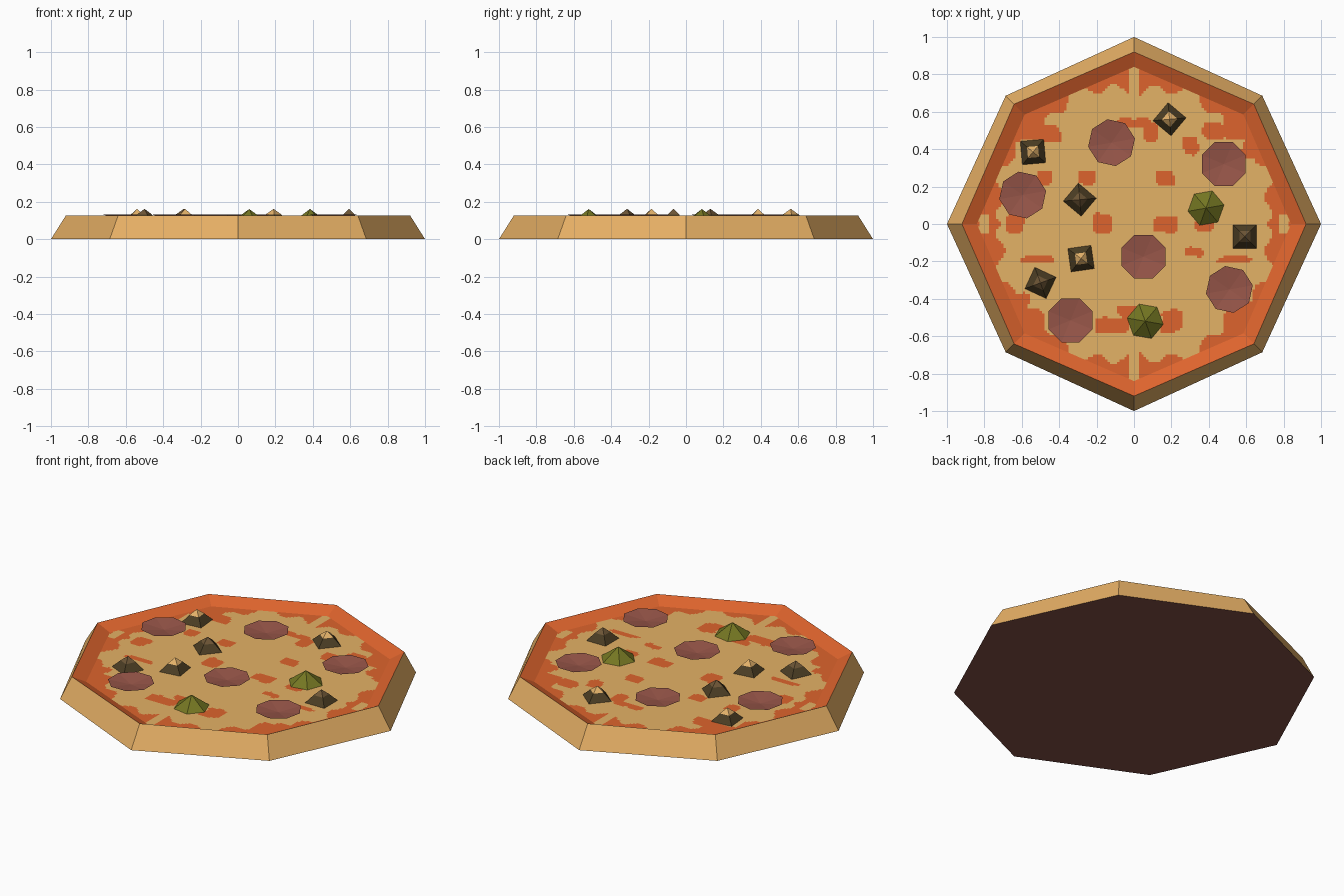
import bpy, bmesh, math
from mathutils import Vector

if "Cube" in bpy.data.objects:
    bpy.data.objects.remove(bpy.data.objects["Cube"])


def material(name, r, g, b):
    lin = [((c / 255 + 0.055) / 1.055) ** 2.4 for c in (r, g, b)]
    m = bpy.data.materials.new(name)
    m.diffuse_color = (*lin, 1)
    m.use_nodes = True
    m.node_tree.nodes["Principled BSDF"].inputs["Base Color"].default_value = m.diffuse_color
    return m


CRUST = material("baked_crust", 232, 177, 102)
SAUCE = material("tomato_sauce", 222, 100, 45)
CHEESE = material("melted_cheese", 228, 178, 102)
BASE = material("dark_underside", 132, 79, 70)
MEAT = material("cured_meat", 152, 86, 73)
OLIVE = material("dark_olive", 76, 62, 36)
TIP = material("pale_tip", 228, 178, 106)
BROWN = material("brown_tip", 110, 86, 54)
GREEN = material("green_pepper", 116, 118, 34)


def finish(bm, name, mats):
    me = bpy.data.meshes.new(name)
    bm.to_mesh(me)
    bm.free()
    for m in mats:
        me.materials.append(m)
    ob = bpy.data.objects.new(name, me)
    bpy.context.collection.objects.link(ob)
    return ob


def octagon(r, z, diagonal):
    # Diagonal corners sit slightly inside the circle
    return [Vector((math.cos(i * math.pi / 4), math.sin(i * math.pi / 4), 0))
            * (r * (diagonal if i % 2 else 1)) + Vector((0, 0, z)) for i in range(8)]


def lathe(bm, rings, mats):
    """Skin a list of vertex rings; a ring of one vertex is a tip."""
    for (a, b), mi in zip(zip(rings, rings[1:]), mats):
        n = max(len(a), len(b))
        for i in range(n):
            j = (i + 1) % n
            if len(a) == 1:
                f = (a[0], b[j], b[i])
            elif len(b) == 1:
                f = (a[i], a[j], b[0])
            else:
                f = (a[i], a[j], b[j], b[i])
            bm.faces.new(f).material_index = mi


FLOOR_Z, FLOOR_R = 0.09, 0.84

# Crust: dark underside, outer slope and sauce-covered inner slope
bm = bmesh.new()
rings = [[bm.verts.new(p) for p in octagon(r, z, d)]
         for r, z, d in ((1, 0, 0.97), (0.92, 0.127, 0.985), (FLOOR_R, FLOOR_Z, 0.985))]
lathe(bm, rings, (0, 1))
bm.faces.new(rings[0][::-1]).material_index = 2
finish(bm, "crust", [CRUST, SAUCE, BASE])

# Sauce showing through the cheese: centre and half size of each gap
GAPS = [(0.0, 0.54, 0.09, 0.025), (0.09, 0.49, 0.035, 0.05), (-0.25, 0.25, 0.05, 0.035),
        (0.17, 0.25, 0.05, 0.04), (-0.17, 0, 0.05, 0.055), (0.17, 0, 0.06, 0.045),
        (-0.52, -0.19, 0.09, 0.017), (0.53, -0.19, 0.09, 0.017), (0.32, -0.15, 0.05, 0.025),
        (-0.64, 0, 0.05, 0.05), (0.38, 0, 0.05, 0.04), (-0.12, -0.54, 0.1, 0.04),
        (0.2, -0.52, 0.06, 0.06), (0.43, 0.5, 0.06, 0.045), (-0.45, 0.48, 0.06, 0.045),
        (0.65, 0.4, 0.07, 0.05), (-0.62, -0.42, 0.06, 0.05), (0.62, -0.46, 0.06, 0.05),
        (0.3, 0.42, 0.04, 0.05), (-0.48, 0.25, 0.04, 0.04), (-0.04, -0.47, 0.05, 0.03)]


def is_cheese(x, y):
    r, t = math.hypot(x, y), abs(math.atan2(y, x))
    if abs(x) < 0.03 and r > 0.6:
        return True                                   # strips at front and back
    if abs(y) < 0.05 and 0.78 < r < 0.83:
        return True                                   # spots at the sides
    if r > 0.735 + 0.03 * math.sin(8 * t - 1.5) + 0.03 * math.sin(23 * t):
        return False
    wave = 0.5 * math.sin(41 * x + 9 * y) * math.sin(37 * y - 11 * x)
    return not any(((x - a) / w) ** 4 + ((y - b) / h) ** 4 < 1 + wave for a, b, w, h in GAPS)


# Filling: fine grid trimmed to the octagon, coloured by the cheese rule
bm = bmesh.new()
bmesh.ops.create_grid(bm, x_segments=130, y_segments=130, size=0.84)
bmesh.ops.translate(bm, verts=bm.verts, vec=(0, 0, FLOOR_Z))
pts = octagon(FLOOR_R, FLOOR_Z, 0.985)
for i in range(8):
    p, q = pts[i], pts[(i + 1) % 8]
    bmesh.ops.bisect_plane(bm, geom=bm.verts[:] + bm.edges[:] + bm.faces[:], plane_co=p,
                           plane_no=(q - p).cross(Vector((0, 0, 1))), clear_outer=True)
for f in bm.faces:
    c = f.calc_center_median()
    f.material_index = 1 if is_cheese(c.x, c.y) else 0
finish(bm, "cheese_and_sauce", [SAUCE, CHEESE])


def topping(name, x, y, sides, turn, profile, mats, mis):
    """Low-poly topping from a (radius, height) profile, running bottom to top."""
    bm = bmesh.new()
    rings = []
    for r, z in profile:
        n = sides if r else 1
        rings.append([bm.verts.new((x + r * math.cos(math.radians(turn) + i * math.tau / sides),
                                    y + r * math.sin(math.radians(turn) + i * math.tau / sides), z))
                      for i in range(n)])
    lathe(bm, rings, mis)
    finish(bm, name, mats)


# Meat slices: shallow curled cups
for i, (x, y) in enumerate([(-0.12, 0.435), (0.48, 0.32), (-0.595, 0.155),
                            (0.05, -0.175), (0.51, -0.35), (-0.34, -0.515)]):
    topping(f"meat_slice_{i + 1}", x, y, 8, (10, 22.5)[i % 2],
            [(0, 0.095), (0.127, 0.131), (0, 0.113)], [MEAT], (0, 0))

# Olive pieces: small four-sided pyramids with a coloured tip
for i, (x, y, turn, tip) in enumerate([
        (-0.54, 0.385, 50, TIP), (0.19, 0.56, 5, TIP), (-0.29, 0.13, 5, BROWN),
        (-0.283, -0.185, 53, TIP), (0.593, -0.067, 45, BROWN), (-0.5, -0.315, 20, BROWN)]):
    topping(f"olive_piece_{i + 1}", x, y, 4, turn,
            [(0.092, FLOOR_Z - 0.003), (0.042, 0.132), (0, 0.162)], [OLIVE, tip], (0, 1))

# Green pepper pieces: six-sided cones
for i, (x, y, turn) in enumerate([(0.385, 0.085, 10), (0.06, -0.52, 50)]):
    topping(f"pepper_piece_{i + 1}", x, y, 6, turn,
            [(0.102, FLOOR_Z - 0.003), (0, 0.161)], [GREEN], (0,))
